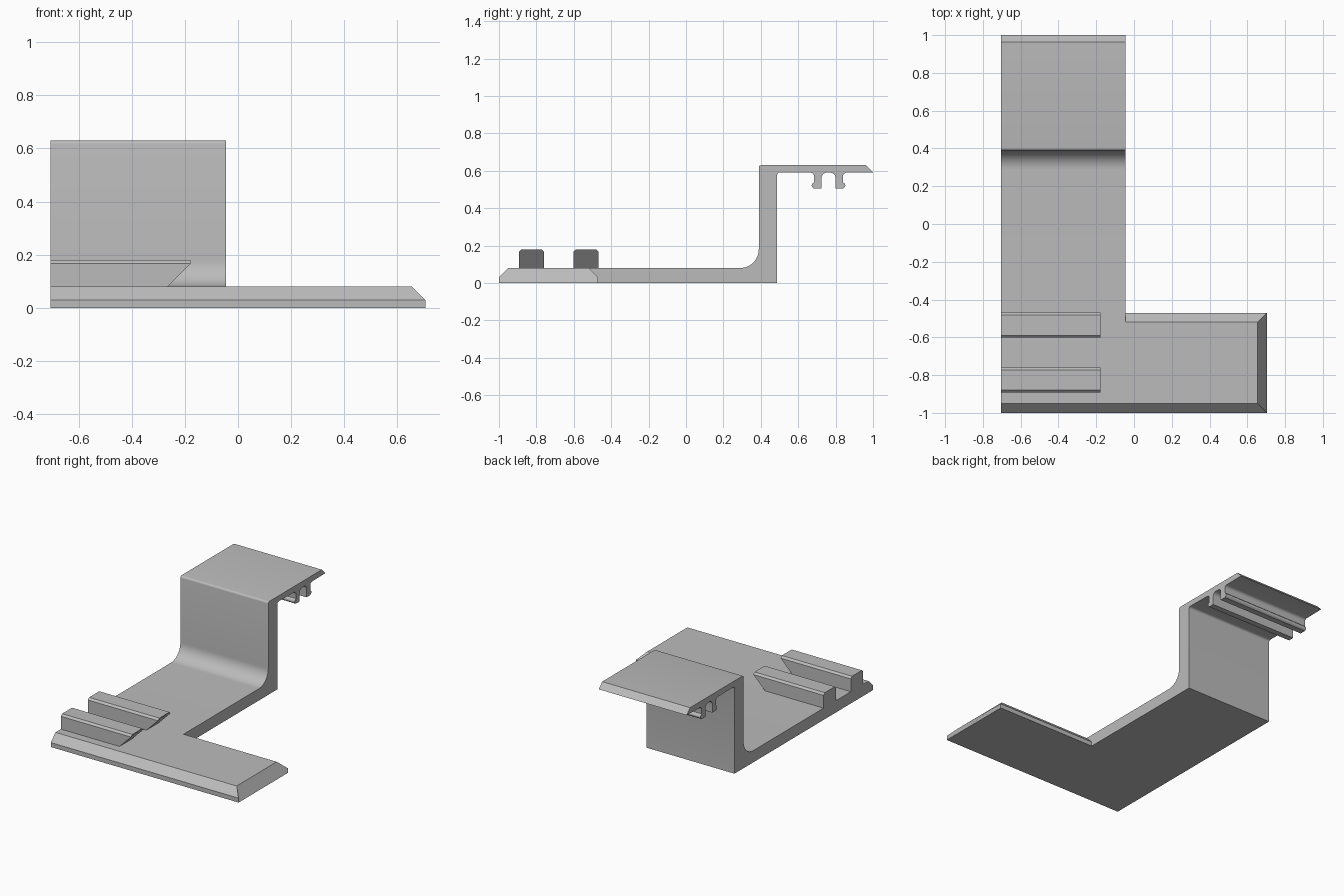
import bpy, bmesh
from math import sin, cos, pi, radians
from mathutils import Vector

cube = bpy.data.objects.get("Cube")
if cube:
    bpy.data.objects.remove(cube, do_unlink=True)

LEFT, ARM, RIGHT = -0.705, -0.045, 0.705

grey = bpy.data.materials.new("plain grey")
grey.use_nodes = True
grey.diffuse_color = (0.5, 0.5, 0.5, 1)
grey.node_tree.nodes["Principled BSDF"].inputs["Base Color"].default_value = (0.5, 0.5, 0.5, 1)


def arc(cy, cz, r, a0, a1, n=6):
    """Points on a circular arc, angles in degrees."""
    return [(cy + r * cos(radians(a0 + (a1 - a0) * i / n)),
             cz + r * sin(radians(a0 + (a1 - a0) * i / n))) for i in range(n + 1)]


def extrude_x(name, profile, x0, x1, adjust=None):
    """Extrude a y-z profile along x; adjust may move the finished vertices."""
    bm = bmesh.new()
    a = [bm.verts.new((x0, y, z)) for y, z in profile]
    b = [bm.verts.new((x1, y, z)) for y, z in profile]
    bm.faces.new(a)
    bm.faces.new(b)
    n = len(a)
    for i in range(n):
        j = (i + 1) % n
        bm.faces.new((a[i], a[j], b[j], b[i]))
    if adjust:
        for v in bm.verts:
            adjust(v)
    bmesh.ops.recalc_face_normals(bm, faces=bm.faces)
    mesh = bpy.data.meshes.new(name)
    bm.to_mesh(mesh)
    bm.free()
    mesh.materials.append(grey)
    obj = bpy.data.objects.new(name, mesh)
    bpy.context.collection.objects.link(obj)
    return obj


# Foot plate with chamfered front, back and right end
def chamfer_end(v):
    if v.co.x > 0 and v.co.z > 0.05:
        v.co.x -= 0.05


foot = [(-1, 0), (-0.47, 0), (-0.47, 0.03), (-0.52, 0.08), (-0.95, 0.08), (-1, 0.03)]
body = extrude_x("bracket_body", foot, LEFT, RIGHT, chamfer_end)

# Snap legs under the shelf: one half, then its mirror
mid = 0.762
leg = arc(0.665, 0.57, 0.02, 90, 0, 4)
leg += [(0.685, 0.54)] + arc(0.687, 0.522, 0.015, 110, 235, 5)
leg += [(0.685, 0.505), (0.725, 0.505)]
leg += arc(0.752, 0.563, 0.027, 180, 90)
legs = leg + [(2 * mid - y, z) for y, z in reversed(leg)]

# Arm, riser and shelf as one profile
arm = [(-0.75, 0), (0.487, 0)]
arm += arc(0.502, 0.577, 0.015, 180, 90, 4)
arm += legs
arm += [(1, 0.592), (0.963, 0.63)]
arm += arc(0.402, 0.617, 0.013, 90, 180, 4)
arm += arc(0.289, 0.18, 0.1, 0, -90, 14)
arm += [(-0.75, 0.08)]
riser = extrude_x("arm_and_shelf", arm, LEFT, ARM)

# Join the foot and arm into one solid
join = body.modifiers.new("join", "BOOLEAN")
join.operation = "UNION"
join.solver = "EXACT"
join.object = riser
bpy.context.view_layer.objects.active = body
body.select_set(True)
bpy.ops.object.modifier_apply(modifier=join.name)
bpy.data.objects.remove(riser, do_unlink=True)
bpy.ops.object.shade_smooth_by_angle(angle=radians(28))


# Two rails with bevelled tops and undercut ends
def rail(name, y0, y1):
    c, low, high = 0.013, 0.167, 0.18

    def undercut(v):
        if v.co.x > -0.5 and v.co.z < low - 0.01:
            v.co.x -= 0.087
    profile = [(y0, 0.08), (y1, 0.08), (y1, low), (y1 - c, high), (y0 + c, high), (y0, low)]
    return extrude_x(name, profile, LEFT, -0.178, undercut)


rail("front_rail", -0.892, -0.76)
rail("rear_rail", -0.602, -0.468)
